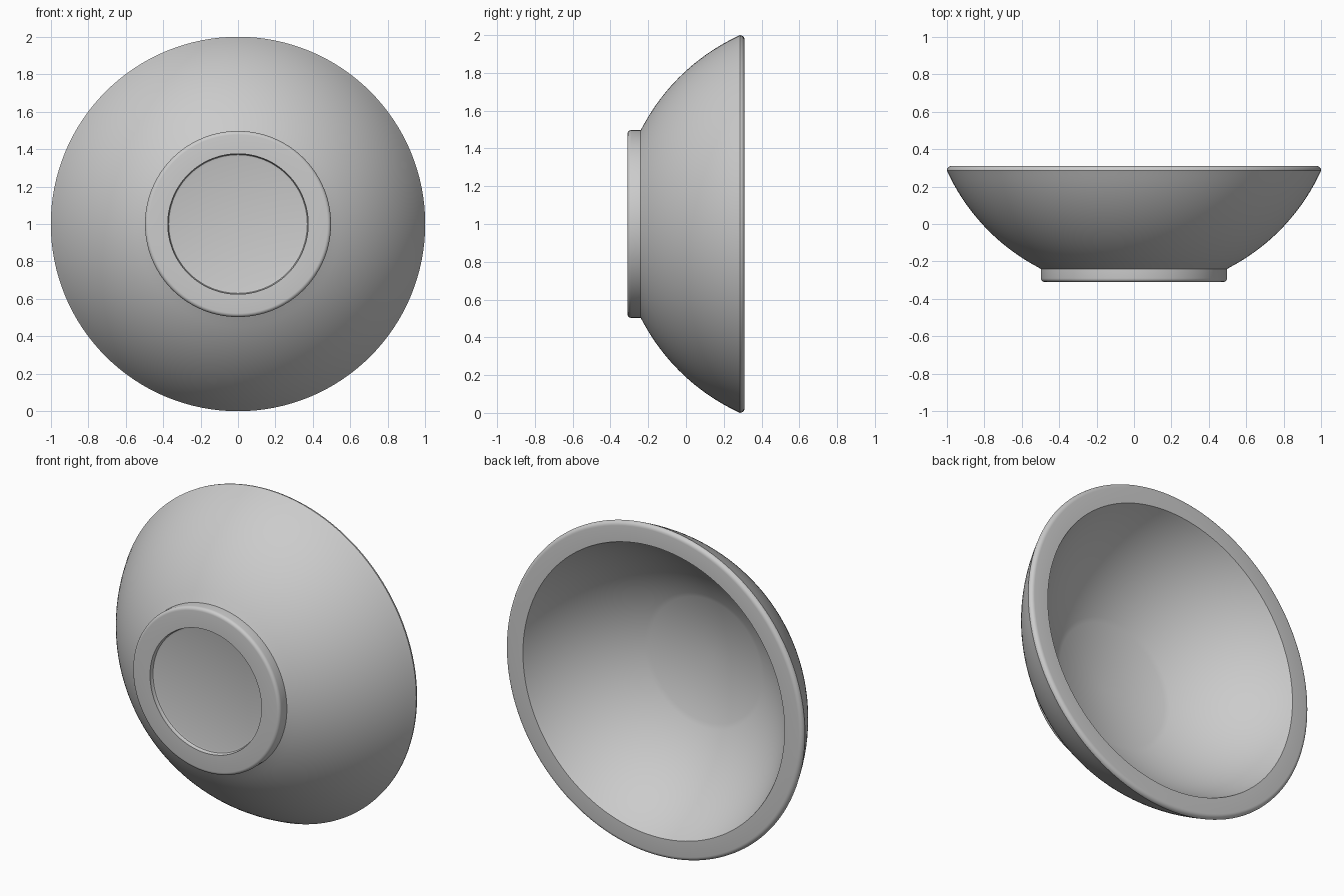
import bpy, bmesh, math
from mathutils import Matrix, Vector

cube = bpy.data.objects.get("Cube")
if cube:
    bpy.data.objects.remove(cube, do_unlink=True)

SEGMENTS = 128
RIM_Y, FOOT_Y = 0.31, -0.31

grey = bpy.data.materials.new("plain grey")
grey.use_nodes = True
colour = (0.6, 0.6, 0.6, 1)
grey.diffuse_color = colour
grey.node_tree.nodes["Principled BSDF"].inputs["Base Color"].default_value = colour


def arc(centre_y, r_start, r_end, radius, steps):
    """Points (r, y) on a circle centred on the axis, spaced evenly by angle."""
    a, b = math.asin(r_start / radius), math.asin(r_end / radius)
    angles = [a + (b - a) * i / steps for i in range(steps + 1)]
    return [(radius * math.sin(t), centre_y - radius * math.cos(t)) for t in angles]


def fillet(r, y, size, start, steps=5):
    """Quarter circle of points centred on (r, y), turning left from start."""
    angles = [start + math.pi / 2 * i / steps for i in range(steps + 1)]
    return [(r + size * math.cos(t), y + size * math.sin(t)) for t in angles]


def turn(name, profile):
    """Spin an (r, y) profile about the y axis, standing on the ground."""
    bm = bmesh.new()
    verts = [bm.verts.new((r, y, 0)) for r, y in profile]
    edges = [bm.edges.new(pair) for pair in zip(verts, verts[1:])]
    bmesh.ops.spin(bm, geom=verts + edges, cent=(0, 0, 0), axis=(0, 1, 0),
                   angle=math.tau, steps=SEGMENTS, use_duplicate=False)
    bmesh.ops.remove_doubles(bm, verts=bm.verts, dist=0.0001)
    bmesh.ops.recalc_face_normals(bm, faces=bm.faces)
    bmesh.ops.transform(bm, matrix=Matrix.Translation(Vector((0, 0, 1))), verts=bm.verts)
    mesh = bpy.data.meshes.new(name)
    bm.to_mesh(mesh)
    bm.free()
    mesh.materials.append(grey)
    obj = bpy.data.objects.new(name, mesh)
    bpy.context.collection.objects.link(obj)
    bpy.ops.object.select_all(action="DESELECT")
    obj.select_set(True)
    bpy.context.view_layer.objects.active = obj
    bpy.ops.object.shade_smooth_by_angle(angle=math.radians(35))


# One continuous wall: recessed base, foot ring, outer curve, rim, inner curve
recess = [(0, -0.285), (0.36, -0.285), (0.37, -0.288), (0.375, -0.297), (0.375, FOOT_Y)]
foot = fillet(0.477, FOOT_Y + 0.02, 0.02, -math.pi / 2) + [(0.497, -0.24)]
outside = arc(0.74, 0.497, 1.0, 1.098, 24)
rim = fillet(0.975, RIM_Y - 0.025, 0.025, 0) + [(0.88, RIM_Y)]
inside = arc(0.696, 0.88, 0.375, 0.961, 24)
pole = [(0, -0.265)]

turn("bowl", recess + foot + outside[1:-1] + rim + inside[1:] + pole)
